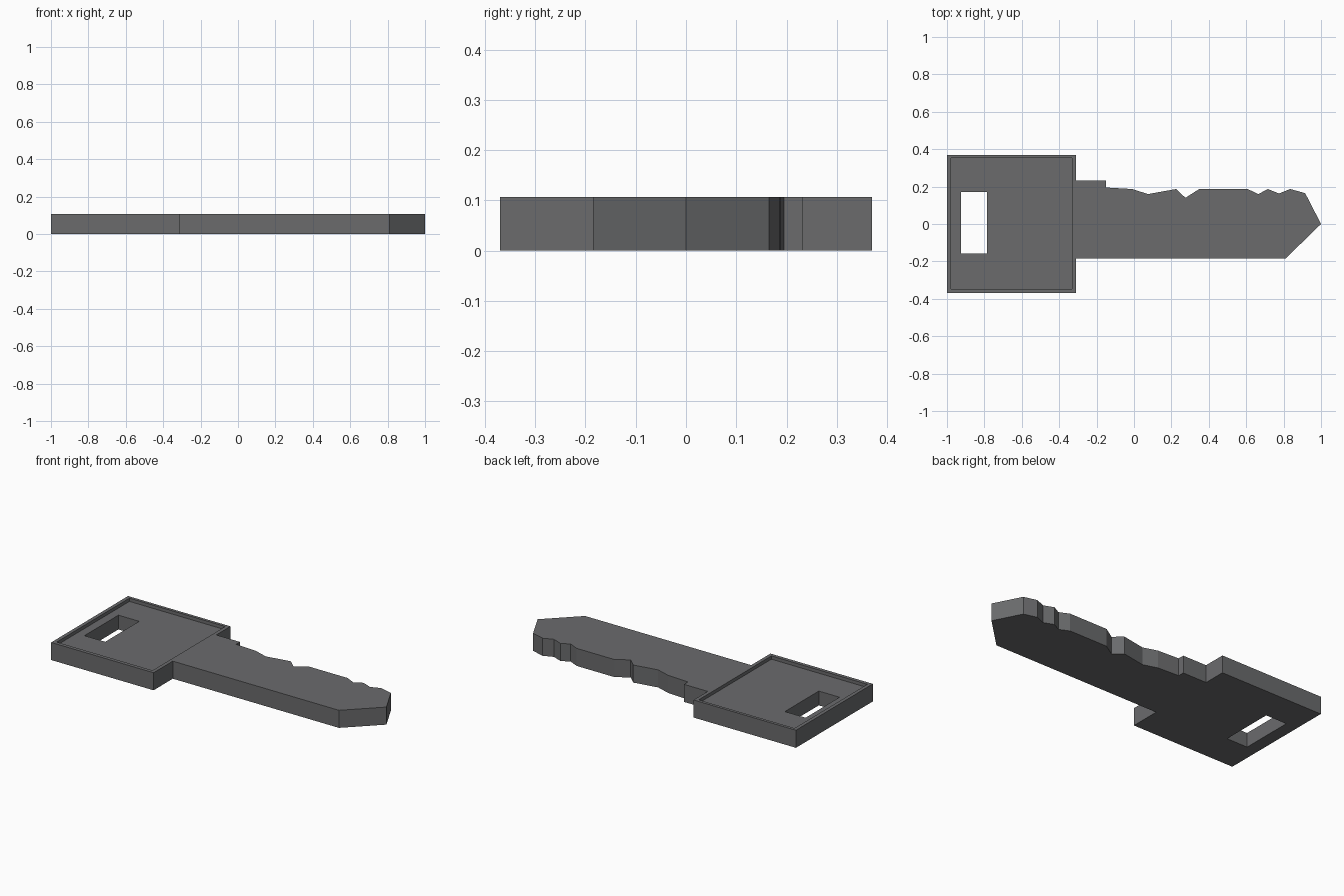
import bpy, bmesh

if "Cube" in bpy.data.objects:
    bpy.data.objects.remove(bpy.data.objects["Cube"])

TOP = 0.107

metal = bpy.data.materials.new("dark_grey_metal")
metal.diffuse_color = (0.145, 0.147, 0.152, 1)
metal.use_nodes = True
metal.node_tree.nodes["Principled BSDF"].inputs["Base Color"].default_value = metal.diffuse_color


def extrude_outline(name, pts, z0, z1):
    """Solid prism from a 2D outline."""
    bm = bmesh.new()
    face = bm.faces.new([bm.verts.new((x, y, z0)) for x, y in pts])
    ext = bmesh.ops.extrude_face_region(bm, geom=[face])
    for v in ext["geom"]:
        if isinstance(v, bmesh.types.BMVert):
            v.co.z = z1
    bmesh.ops.recalc_face_normals(bm, faces=bm.faces[:])
    me = bpy.data.meshes.new(name)
    bm.to_mesh(me)
    bm.free()
    me.materials.append(metal)
    ob = bpy.data.objects.new(name, me)
    bpy.context.collection.objects.link(ob)
    return ob


def cut_box(target, x0, x1, y0, y1, z0, z1):
    """Subtract a box from the target."""
    cutter = extrude_outline("cutter", [(x0, y0), (x1, y0), (x1, y1), (x0, y1)], z0, z1)
    cutter.hide_render = True
    mod = target.modifiers.new("cut", "BOOLEAN")
    mod.operation = "DIFFERENCE"
    mod.solver = "EXACT"
    mod.object = cutter
    bpy.context.view_layer.objects.active = target
    bpy.ops.object.modifier_apply(modifier=mod.name)
    bpy.data.objects.remove(cutter)


# Key: square head, shoulder, toothed edge and pointed tip in one outline
outline = [
    (-1, -0.37), (-0.31, -0.37), (-0.31, -0.185), (0.81, -0.185), (1, 0),
    (0.915, 0.165), (0.835, 0.187), (0.775, 0.163), (0.715, 0.187),
    (0.665, 0.16), (0.605, 0.188), (0.35, 0.188), (0.275, 0.14),
    (0.225, 0.187), (0.075, 0.16), (-0.01, 0.187), (-0.15, 0.195),
    (-0.15, 0.233), (-0.31, 0.233), (-0.31, 0.37), (-1, 0.37),
]
key = extrude_outline("key", outline, 0, TOP)

# Shallow recess leaving a thin rim around the head
cut_box(key, -0.978, -0.332, -0.348, 0.352, TOP - 0.02, TOP + 0.1)

# Slot for the key ring
cut_box(key, -0.925, -0.785, -0.157, 0.17, -0.1, TOP + 0.1)
